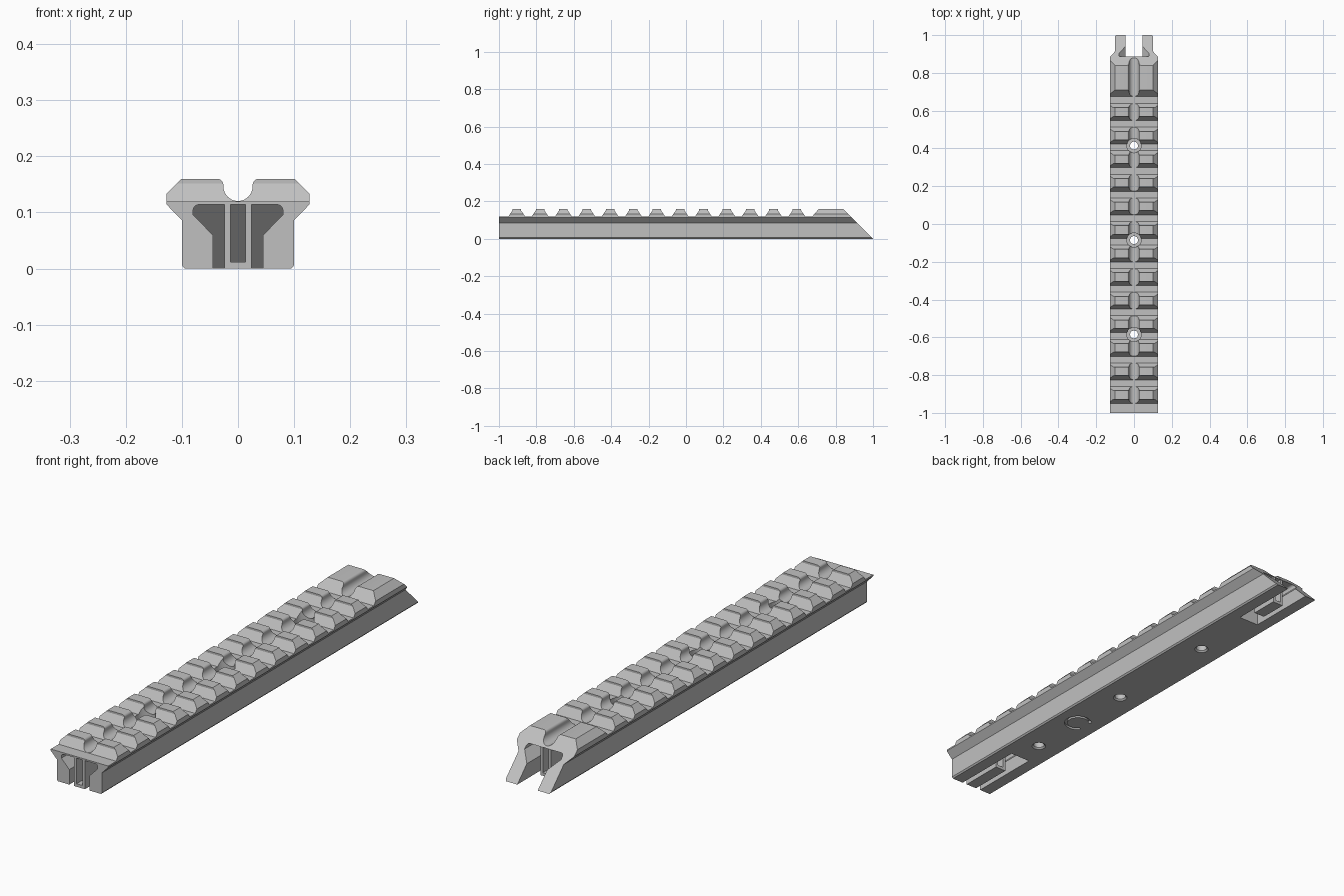
import bpy, bmesh, math
from mathutils import Vector

cube = bpy.data.objects.get("Cube")
if cube:
    bpy.data.objects.remove(cube, do_unlink=True)

metal = bpy.data.materials.new("light grey metal")
metal.use_nodes = True
GREY = (0.53, 0.53, 0.53, 1)
metal.diffuse_color = GREY
metal.node_tree.nodes["Principled BSDF"].inputs["Base Color"].default_value = GREY


def prism(name, profile, axis, start, end, slope=0.0):
    """Extrude a 2D profile along an axis; slope leans the end by height."""
    place = {
        "x": lambda p, t: (t, p[0], p[1]),
        "y": lambda p, t: (p[0], t, p[1]),
        "z": lambda p, t: (p[0], p[1], t),
    }[axis]
    bm = bmesh.new()
    a = [bm.verts.new(place(p, start)) for p in profile]
    b = [bm.verts.new(place(p, end + slope * p[1])) for p in profile]
    bm.faces.new(a)
    bm.faces.new(b[::-1])
    for i in range(len(a)):
        j = (i + 1) % len(a)
        bm.faces.new((a[j], a[i], b[i], b[j]))
    return finish(name, bm)


def cone(name, y, r_low, r_high, z_low, z_high):
    bm = bmesh.new()
    bmesh.ops.create_cone(bm, cap_ends=True, segments=32, radius1=r_low,
                          radius2=r_high, depth=z_high - z_low)
    bmesh.ops.translate(bm, verts=bm.verts, vec=Vector((0, y, (z_low + z_high) / 2)))
    return finish(name, bm)


def finish(name, bm):
    bmesh.ops.recalc_face_normals(bm, faces=bm.faces)
    mesh = bpy.data.meshes.new(name)
    bm.to_mesh(mesh)
    bm.free()
    mesh.materials.append(metal)
    obj = bpy.data.objects.new(name, mesh)
    bpy.context.collection.objects.link(obj)
    return obj


def carve(target, cutter, operation="DIFFERENCE"):
    mod = target.modifiers.new("carve", "BOOLEAN")
    mod.operation = operation
    mod.solver = "EXACT"
    mod.object = cutter
    bpy.context.view_layer.objects.active = target
    bpy.ops.object.modifier_apply(modifier=mod.name)
    bpy.data.objects.remove(cutter, do_unlink=True)


def mirrored(half):
    """Close a right-hand outline with its mirror image."""
    return half + [(-x, z) for x, z in reversed(half)]


def arc(radius, first, last, steps, cx=0.0, cy=0.0):
    angles = [math.radians(first + (last - first) * i / steps) for i in range(steps + 1)]
    return [(cx + radius * math.cos(a), cy + radius * math.sin(a)) for a in angles]


# Rail cross-section with flared shoulders and a round groove along the top
half = [(0.095, 0), (0.10, 0.006), (0.10, 0.086), (0.127, 0.114),
        (0.127, 0.134), (0.101, 0.16)]
half += arc(0.011, 90, 180, 4, 0.037, 0.149)
half += arc(0.026, 0, -84, 9, 0, 0.1465)
rail = prism("rail_body", mirrored(half), "y", -1.1, 1.1)

# Side silhouette: row of teeth, long end block and slanted rear
FLOOR, TOP, PITCH = 0.12, 0.17, 0.1248
side = [(-1, -0.1), (-1, FLOOR)]
for i in range(13):
    c = -0.904 + i * PITCH
    side += [(c - 0.046, FLOOR), (c - 0.024, 0.152), (c - 0.024, TOP),
             (c + 0.022, TOP), (c + 0.022, 0.152), (c + 0.044, FLOOR)]
side += [(0.675, FLOOR), (0.71, 0.16), (0.71, TOP), (1 - TOP, TOP), (1.1, -0.1)]
carve(rail, prism("side_cutter", side, "x", -0.3, 0.3), "INTERSECT")

# Flared pockets at both ends, open at the bottom
pocket = [(0.045, -0.02), (0.045, 0.06), (0.08, 0.096)]
pocket += arc(0.01, 0, 90, 4, 0.07, 0.104)
carve(rail, prism("front_pocket", mirrored(pocket), "y", -1.1, -0.70, -1))
carve(rail, prism("rear_pocket", mirrored(pocket), "y", 0.705, 1.1))

# Screw holes with counterbores on top and a small bevel below
for y in (-0.585, -0.085, 0.415):
    carve(rail, cone("hole", y, 0.021, 0.021, -0.05, 0.2))
    carve(rail, cone("counterbore", y, 0.038, 0.038, 0.10, 0.2))
    carve(rail, cone("hole_bevel", y, 0.031, 0.017, -0.004, 0.01))

# Open ring groove on the underside
ring = arc(0.053, -140, 140, 28) + arc(0.042, 140, -140, 28)
ring = [(x, y - 0.345) for x, y in ring]
carve(rail, prism("ring_groove", ring, "z", -0.02, 0.008))

# Hollow centre ribs hanging in each pocket
rib = mirrored([(0.024, 0), (0.024, 0.114), (0.013, 0.114), (0.013, 0.012)])
ribs = [prism("front_rib", rib, "y", -1, -0.82),
        prism("rear_rib", rib, "y", 0.77, 0.885)]

# Smooth the round parts and keep the machined edges crisp
bpy.ops.object.select_all(action="DESELECT")
for obj in [rail] + ribs:
    obj.select_set(True)
bpy.context.view_layer.objects.active = rail
bpy.ops.object.shade_smooth_by_angle(angle=math.radians(25))
